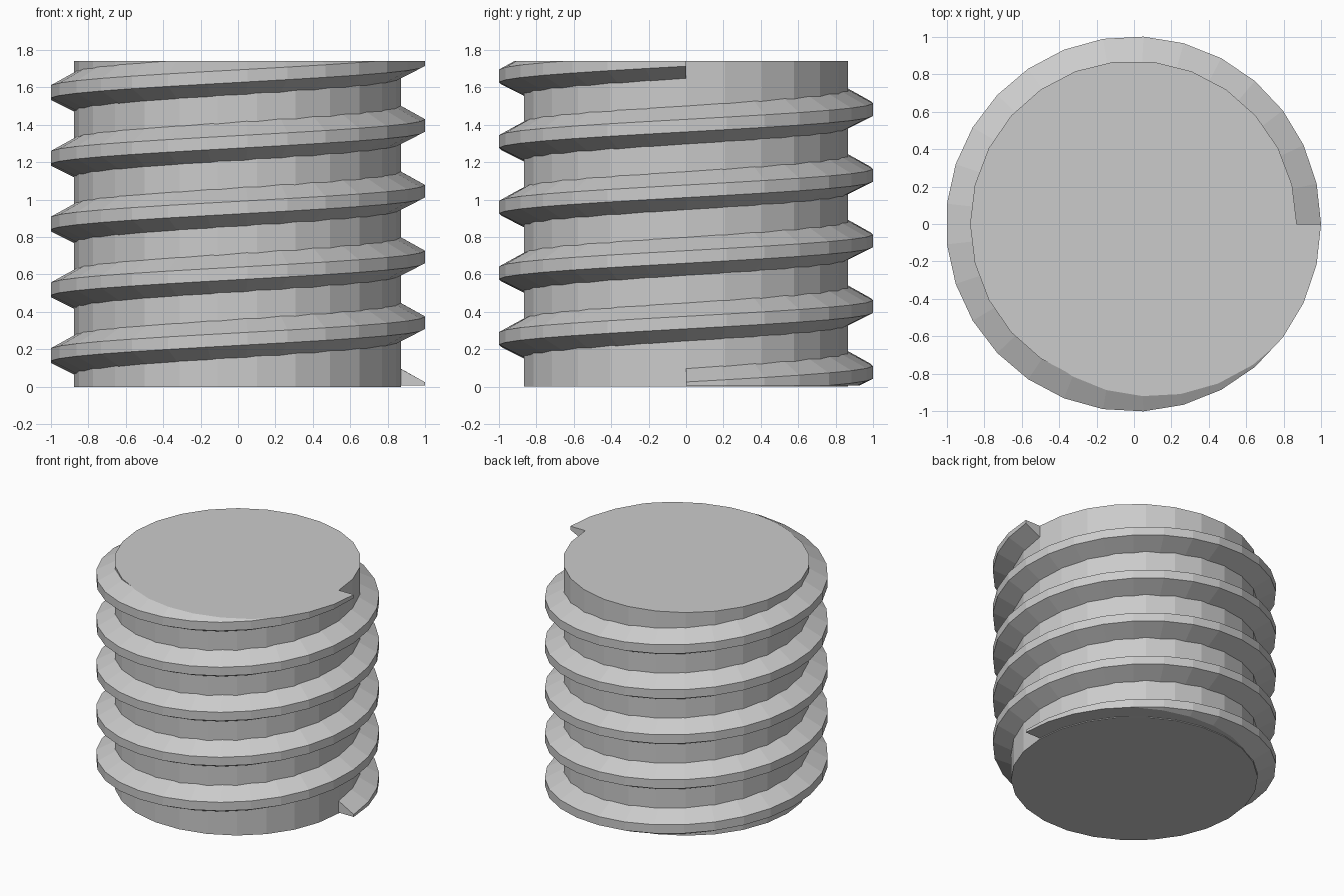
import bpy, bmesh
from math import cos, sin, tau

cube = bpy.data.objects.get("Cube")
if cube:
    bpy.data.objects.remove(cube, do_unlink=True)

HEIGHT = 1.74
CORE_RADIUS, CORE_SIDES = 0.872, 26
TURNS, STEPS, PITCH = 5, 29, 0.351
CENTRE = (-0.003, 0, 0)
# Thread cross-section at the start: radius, height
PROFILE = [(0.865, -0.11), (1.0015, -0.042), (1.0015, 0.025), (0.865, 0.10)]

grey = bpy.data.materials.new("plain grey")
grey.use_nodes = True
colour = (0.6, 0.6, 0.6, 1)
grey.diffuse_color = colour
grey.node_tree.nodes["Principled BSDF"].inputs["Base Color"].default_value = colour


def add_object(name, bm):
    bmesh.ops.recalc_face_normals(bm, faces=bm.faces[:])
    mesh = bpy.data.meshes.new(name)
    bm.to_mesh(mesh)
    bm.free()
    mesh.materials.append(grey)
    obj = bpy.data.objects.new(name, mesh)
    obj.location = CENTRE
    bpy.context.collection.objects.link(obj)


def trim(bm, z, direction):
    # Cut flat at height z and close the opening
    cut = bmesh.ops.bisect_plane(
        bm, geom=bm.verts[:] + bm.edges[:] + bm.faces[:], dist=1e-6,
        plane_co=(0, 0, z), plane_no=(0, 0, direction), clear_outer=True)
    edges = [e for e in cut["geom_cut"] if isinstance(e, bmesh.types.BMEdge)]
    bmesh.ops.holes_fill(bm, edges=edges, sides=0)


# Solid core
bm = bmesh.new()
ring = [bm.verts.new((CORE_RADIUS * cos(tau * i / CORE_SIDES),
                      CORE_RADIUS * sin(tau * i / CORE_SIDES), 0))
        for i in range(CORE_SIDES)]
base = bm.faces.new(ring)
top = bmesh.ops.extrude_face_region(bm, geom=[base], use_keep_orig=True)["geom"]
for v in top:
    if isinstance(v, bmesh.types.BMVert):
        v.co.z = HEIGHT
add_object("screw_core", bm)

# Helical thread, swept upward and trimmed level with both ends
bm = bmesh.new()
rings = []
for i in range(TURNS * STEPS + 1):
    a = tau * i / STEPS
    rings.append([bm.verts.new((r * cos(a), r * sin(a), z + PITCH * i / STEPS))
                  for r, z in PROFILE])
for lower, upper in zip(rings, rings[1:]):
    for j in range(4):
        k = (j + 1) % 4
        bm.faces.new((lower[j], lower[k], upper[k], upper[j]))
bm.faces.new(rings[0])
bm.faces.new(rings[-1])
trim(bm, 0.006, -1)
trim(bm, HEIGHT, 1)
add_object("screw_thread", bm)
